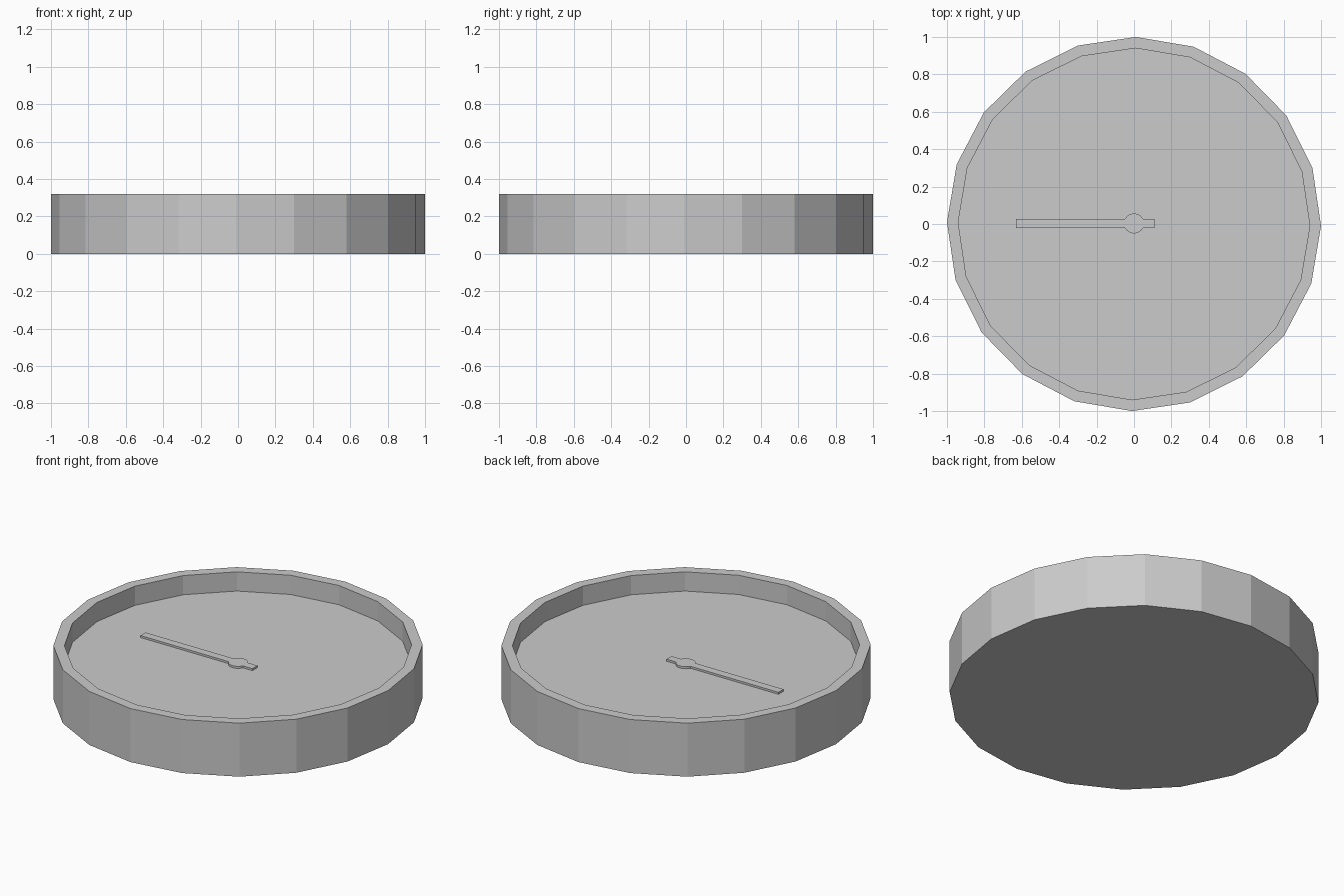
import bpy, bmesh, math

cube = bpy.data.objects.get("Cube")
if cube:
    bpy.data.objects.remove(cube, do_unlink=True)

grey = bpy.data.materials.new("plain grey")
grey.diffuse_color = (0.6, 0.6, 0.6, 1)
grey.use_nodes = True
grey.node_tree.nodes["Principled BSDF"].inputs["Base Color"].default_value = (0.6, 0.6, 0.6, 1)

SIDES, TURN = 20, math.radians(-0.6)
HEIGHT, FLOOR, PLATE = 0.32, 0.205, 0.012


def add_object(name, bm):
    bmesh.ops.recalc_face_normals(bm, faces=bm.faces)
    mesh = bpy.data.meshes.new(name)
    bm.to_mesh(mesh)
    bm.free()
    mesh.materials.append(grey)
    obj = bpy.data.objects.new(name, mesh)
    bpy.context.collection.objects.link(obj)
    return obj


# Round case: rings from the underside, over the rim, down to the dial floor
bm = bmesh.new()
rings = []
for radius, z in [(1, 0), (1, HEIGHT), (0.94, HEIGHT), (0.94, FLOOR)]:
    angles = [TURN + math.tau * i / SIDES for i in range(SIDES)]
    rings.append([bm.verts.new((radius * math.cos(a), radius * math.sin(a), z)) for a in angles])
for low, high in zip(rings, rings[1:]):
    for i in range(SIDES):
        j = (i + 1) % SIDES
        bm.faces.new((low[i], low[j], high[j], high[i]))
bm.faces.new(rings[0])
bm.faces.new(rings[-1])
add_object("round_case", bm)

# Pointer: one flat outline, a bar that swells into a round hub at the pivot
HALF, HUB, OFFSET = 0.024, 0.054, 0.003
start = math.asin(HALF / HUB)
arc = [start + (math.pi - 2 * start) * i / 6 for i in range(7)]
upper = [(0.11, HALF)] + [(HUB * math.cos(a), HUB * math.sin(a)) for a in arc] + [(-0.63, HALF)]
outline = upper + [(x, -y) for x, y in reversed(upper)]
bm = bmesh.new()
face = bm.faces.new([bm.verts.new((x, y + OFFSET, FLOOR - 0.002)) for x, y in outline])
top = bmesh.ops.extrude_face_region(bm, geom=[face])["geom"]
bmesh.ops.translate(bm, vec=(0, 0, PLATE + 0.002),
                    verts=[v for v in top if isinstance(v, bmesh.types.BMVert)])
add_object("pointer", bm)
